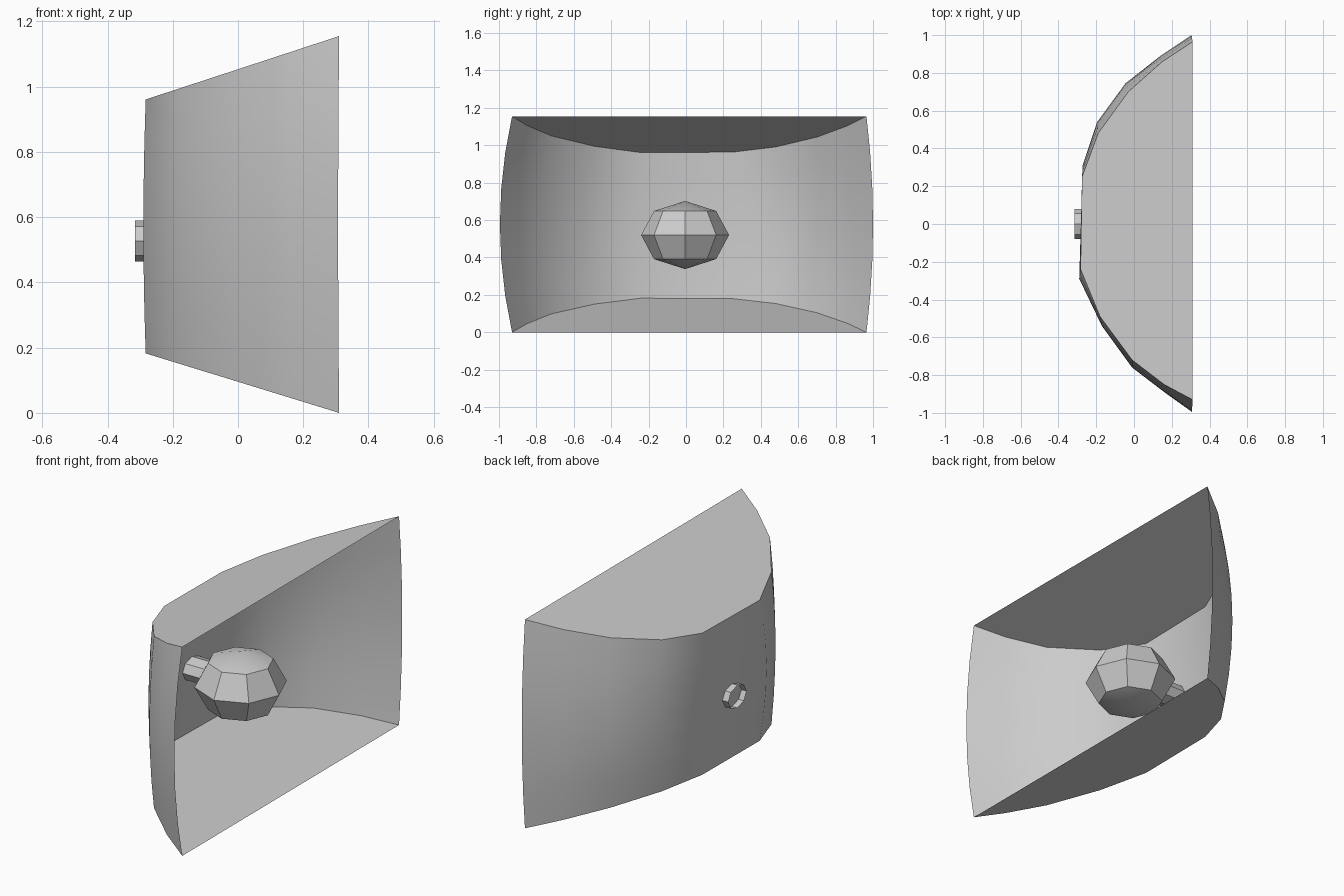
import bpy, bmesh, math

cube = bpy.data.objects.get("Cube")
if cube:
    bpy.data.objects.remove(cube, do_unlink=True)

grey = bpy.data.materials.new("light_grey")
grey.use_nodes = True
colour = (0.6, 0.6, 0.6, 1)
grey.diffuse_color = colour
grey.node_tree.nodes["Principled BSDF"].inputs["Base Color"].default_value = colour


def finish(name, bm):
    """Turn a bmesh into an object with smooth shading and sharp corners."""
    bmesh.ops.recalc_face_normals(bm, faces=bm.faces)
    mesh = bpy.data.meshes.new(name)
    bm.to_mesh(mesh)
    bm.free()
    obj = bpy.data.objects.new(name, mesh)
    bpy.context.collection.objects.link(obj)
    mesh.materials.append(grey)
    bpy.ops.object.select_all(action="DESELECT")
    obj.select_set(True)
    bpy.context.view_layer.objects.active = obj
    bpy.ops.object.shade_smooth_by_angle(angle=math.radians(30))
    return obj


# Reflector shell: plan curve at the top and bottom edges, and at mid height
edge = [(0.31, -0.93), (0.16, -0.85), (-0.01, -0.72), (-0.18, -0.49), (-0.283, -0.24),
        (-0.275, 0.25), (-0.19, 0.48), (-0.03, 0.70), (0.15, 0.86), (0.31, 0.965)]
middle = [(0.307, -0.995), (0.16, -0.89), (-0.01, -0.76), (-0.17, -0.54), (-0.29, -0.29),
          (-0.272, 0.31), (-0.195, 0.54), (-0.045, 0.745), (0.14, 0.89), (0.305, 1.0)]
LEVELS = 6
bm = bmesh.new()
rows = []
for i in range(LEVELS + 1):
    t = i / LEVELS
    bulge = 4 * t * (1 - t)
    row = []
    for (ex, ey), (mx, my) in zip(edge, middle):
        depth = (0.31 - ex) / 0.595
        low, high = 0.183 * depth, 1.155 - 0.195 * depth
        row.append(bm.verts.new((ex + (mx - ex) * bulge,
                                 ey + (my - ey) * bulge,
                                 low + (high - low) * t)))
    rows.append(row)
for a, b in zip(rows, rows[1:]):
    for j in range(len(edge) - 1):
        bm.faces.new((a[j], a[j + 1], b[j + 1], b[j]))
# Flat sloping top and bottom, open front
bm.faces.new(rows[0])
bm.faces.new(rows[-1])
finish("reflector_shell", bm)

# Bulb: flattened low-poly ball
bm = bmesh.new()
bmesh.ops.create_uvsphere(bm, u_segments=8, v_segments=4, radius=1)
bmesh.ops.scale(bm, vec=(0.235, 0.235, 0.182), verts=bm.verts)
bmesh.ops.translate(bm, vec=(0.02, -0.005, 0.52), verts=bm.verts)
finish("bulb", bm)

# Stem: open eight-sided tube through the back of the shell
bm = bmesh.new()
bmesh.ops.create_cone(bm, cap_ends=False, segments=8, radius1=1, radius2=1, depth=1)
for v in bm.verts:
    y, z, x = v.co
    v.co = (-0.24 + x * 0.15, 0.08 * y, 0.527 + 0.063 * z)
finish("bulb_stem", bm)
